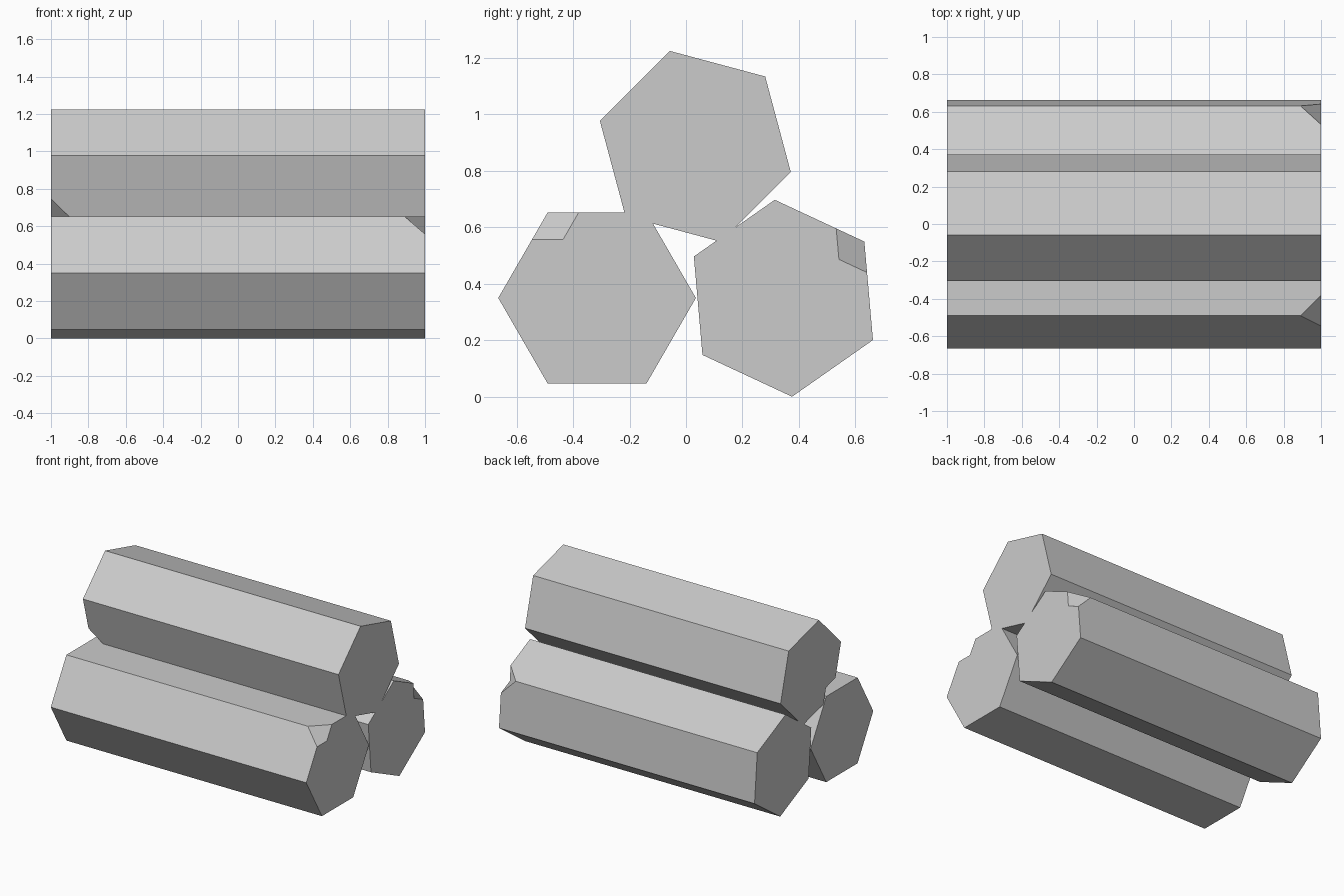
import bpy
import bmesh
from math import cos, sin, radians
from mathutils import Vector

if "Cube" in bpy.data.objects:
    bpy.data.objects.remove(bpy.data.objects["Cube"])

RADIUS, HALF, CHIP = 0.35, 1.0, 0.11


def make_log(name, y, z, turn, chip_index, chip_end):
    """Six-sided log along x with one chipped corner on the chosen end."""
    bm = bmesh.new()
    corners = [Vector((0, y + RADIUS * cos(radians(turn + 60 * i)),
                       z + RADIUS * sin(radians(turn + 60 * i)))) for i in range(6)]
    ends = {s: [[bm.verts.new(c + Vector((s * HALF, 0, 0)))] for c in corners]
            for s in (-1, 1)}

    # Chip: pull the corner back along the log and notch the end face
    k = chip_index
    ring = ends[chip_end]
    tip = ring[k][0]
    p = tip.co.copy()
    u = (corners[k - 1] - corners[k]).normalized() * CHIP
    v = (corners[(k + 1) % 6] - corners[k]).normalized() * CHIP
    notch = [bm.verts.new(p + d) for d in (u, u + v, v)]
    tip.co.x -= chip_end * CHIP
    ring[k] = notch
    bm.faces.new([tip] + notch)

    # Long sides, following the chip where there is one
    for i in range(6):
        j = (i + 1) % 6
        loop = []
        for s in (-1, 1):
            a, b = [ends[s][i][-1]], [ends[s][j][0]]
            if s == chip_end and i == k:
                a = [tip] + a
            if s == chip_end and j == k:
                b = b + [tip]
            run = a + b
            loop += run if s == -1 else run[::-1]
        bm.faces.new(loop)

    # End faces
    for s in (-1, 1):
        bm.faces.new([vert for group in ends[s] for vert in group])

    bmesh.ops.recalc_face_normals(bm, faces=bm.faces[:])
    mesh = bpy.data.meshes.new(name)
    bm.to_mesh(mesh)
    bm.free()
    bpy.context.collection.objects.link(bpy.data.objects.new(name, mesh))


# Two logs on the ground and one resting on top
make_log("front_log", -0.315, 0.35, 0, 2, 1)
make_log("back_log", 0.345, 0.349, -25, 1, 1)
make_log("top_log", 0.033, 0.887, -15, 4, -1)
